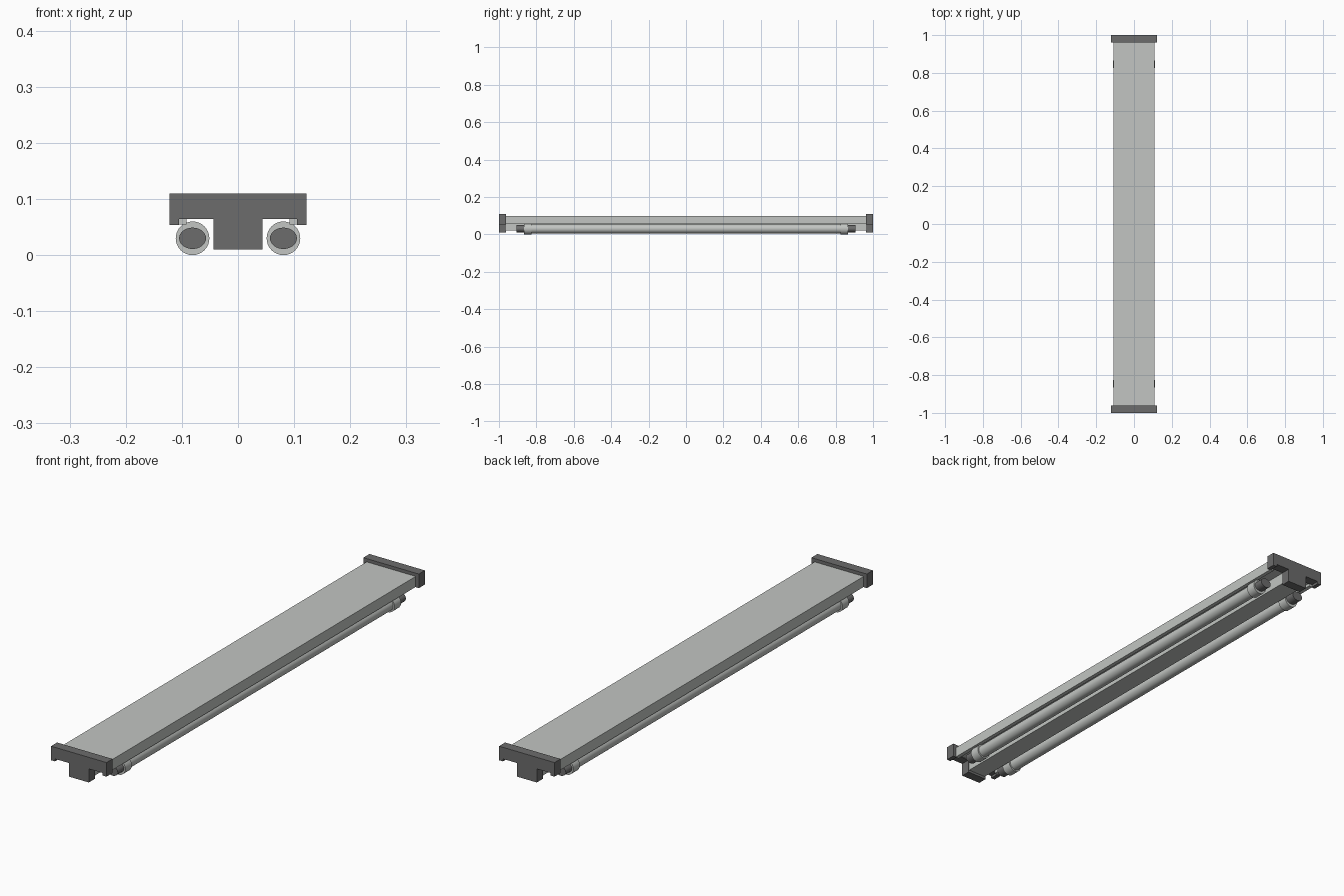
import bpy
import bmesh
from mathutils import Matrix

cube = bpy.data.objects.get("Cube")
if cube:
    bpy.data.objects.remove(cube, do_unlink=True)


def material(name, rgb):
    mat = bpy.data.materials.new(name)
    mat.use_nodes = True
    mat.diffuse_color = (*rgb, 1)
    mat.node_tree.nodes["Principled BSDF"].inputs["Base Color"].default_value = (*rgb, 1)
    return mat


light_grey = material("light grey", (0.54, 0.56, 0.54))
dark_grey = material("dark grey", (0.15, 0.15, 0.15))


def finish(name, bm, mat, smooth=False):
    bmesh.ops.recalc_face_normals(bm, faces=bm.faces)
    mesh = bpy.data.meshes.new(name)
    bm.to_mesh(mesh)
    bm.free()
    mesh.materials.append(mat)
    obj = bpy.data.objects.new(name, mesh)
    bpy.context.collection.objects.link(obj)
    if smooth:
        bpy.ops.object.select_all(action="DESELECT")
        obj.select_set(True)
        bpy.context.view_layer.objects.active = obj
        bpy.ops.object.shade_smooth_by_angle()
    return obj


def extrude_profile(name, half, y0, y1, mat):
    """Mirror a right-hand (x, z) profile and extrude it along y."""
    outline = half + [(-x, z) for x, z in reversed(half)]
    bm = bmesh.new()
    face = bm.faces.new([bm.verts.new((x, y0, z)) for x, z in outline])
    moved = bmesh.ops.extrude_face_region(bm, geom=[face])["geom"]
    verts = [v for v in moved if isinstance(v, bmesh.types.BMVert)]
    bmesh.ops.translate(bm, verts=verts, vec=(0, y1 - y0, 0))
    return finish(name, bm, mat)


def rod(name, x, y0, y1, rx, rz, mat):
    """Elliptical rod along y at lamp height."""
    bm = bmesh.new()
    bmesh.ops.create_cone(bm, cap_ends=True, segments=32, radius1=1, radius2=1, depth=1)
    bm.transform(Matrix.Translation((x, (y0 + y1) / 2, 0.03))
                 @ Matrix.Diagonal((rx, abs(y1 - y0), rz, 1))
                 @ Matrix.Rotation(1.5707963, 4, "X"))
    return finish(name, bm, mat, smooth=True)


# Housing: flat tray with turned-down lips and a central spine
housing = [(0.04, 0.02), (0.04, 0.067), (0.092, 0.067), (0.092, 0.055),
           (0.108, 0.055), (0.108, 0.097)]
extrude_profile("housing", housing, -0.965, 0.965, light_grey)

# End caps
cap = [(0.044, 0.01), (0.044, 0.064), (0.105, 0.064), (0.105, 0.054),
       (0.122, 0.054), (0.122, 0.11)]
for end, sy in (("front", -1), ("back", 1)):
    extrude_profile(end + "_end_cap", cap, sy * 0.962, sy, dark_grey)

# Lamp tubes with collars and oval sockets
for side, sx in (("left", 1), ("right", -1)):
    x = sx * 0.081
    rod(side + "_tube", x, -0.84, 0.84, 0.024, 0.024, light_grey)
    for end, sy in (("front", -1), ("back", 1)):
        rod(f"{side}_{end}_collar", x, sy * 0.825, sy * 0.866, 0.03, 0.03, light_grey)
        rod(f"{side}_{end}_socket", x, sy * 0.86, sy * 0.905, 0.024, 0.019, dark_grey)
